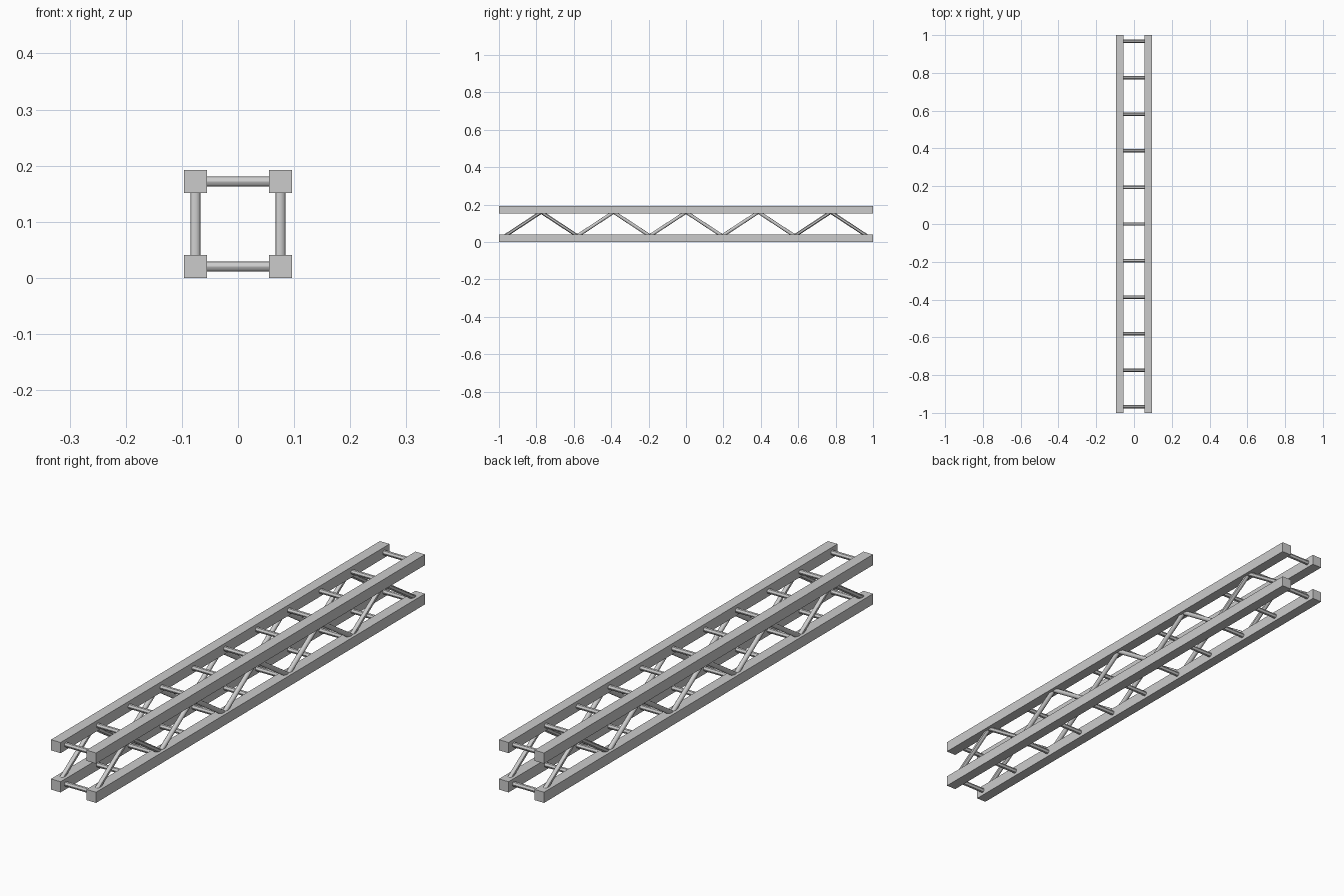
import bpy
from mathutils import Vector

if "Cube" in bpy.data.objects:
    bpy.data.objects.remove(bpy.data.objects["Cube"])

C = 0.0755      # chord centre offset in x
S = 0.041       # chord side
LO, HI = 0.0205, 0.1715   # chord centre heights
STEP = 0.1935   # spacing of truss nodes
R = 0.009       # strut radius


def chord(name, x, z):
    bpy.ops.mesh.primitive_cube_add(size=1, location=(x, 0, z))
    ob = bpy.context.object
    ob.name = name
    ob.scale = (S, 2, S)


def strut(name, a, b):
    a, b = Vector(a), Vector(b)
    d = b - a
    bpy.ops.mesh.primitive_cylinder_add(vertices=12, radius=R, depth=d.length,
                                        location=(a + b) / 2)
    ob = bpy.context.object
    ob.name = name
    ob.rotation_euler = d.to_track_quat('Z', 'Y').to_euler()
    bpy.ops.object.shade_smooth_by_angle()


# Four long square chords
for x in (-C, C):
    for z, level in ((LO, "bottom"), (HI, "top")):
        chord(level + "_chord", x, z)

# Cross rungs at every node, top and bottom
for i in range(-5, 6):
    for z, level in ((LO, "bottom"), (HI, "top")):
        strut(level + "_rung", (-C, i * STEP, z), (C, i * STEP, z))

# Zigzag diagonals on both sides
zb, zt = LO + 0.012, HI - 0.012
for x in (-C, C):
    for i in range(-5, 5):
        z0, z1 = (zb, zt) if i % 2 else (zt, zb)
        strut("diagonal", (x, i * STEP, z0), (x, (i + 1) * STEP, z1))
